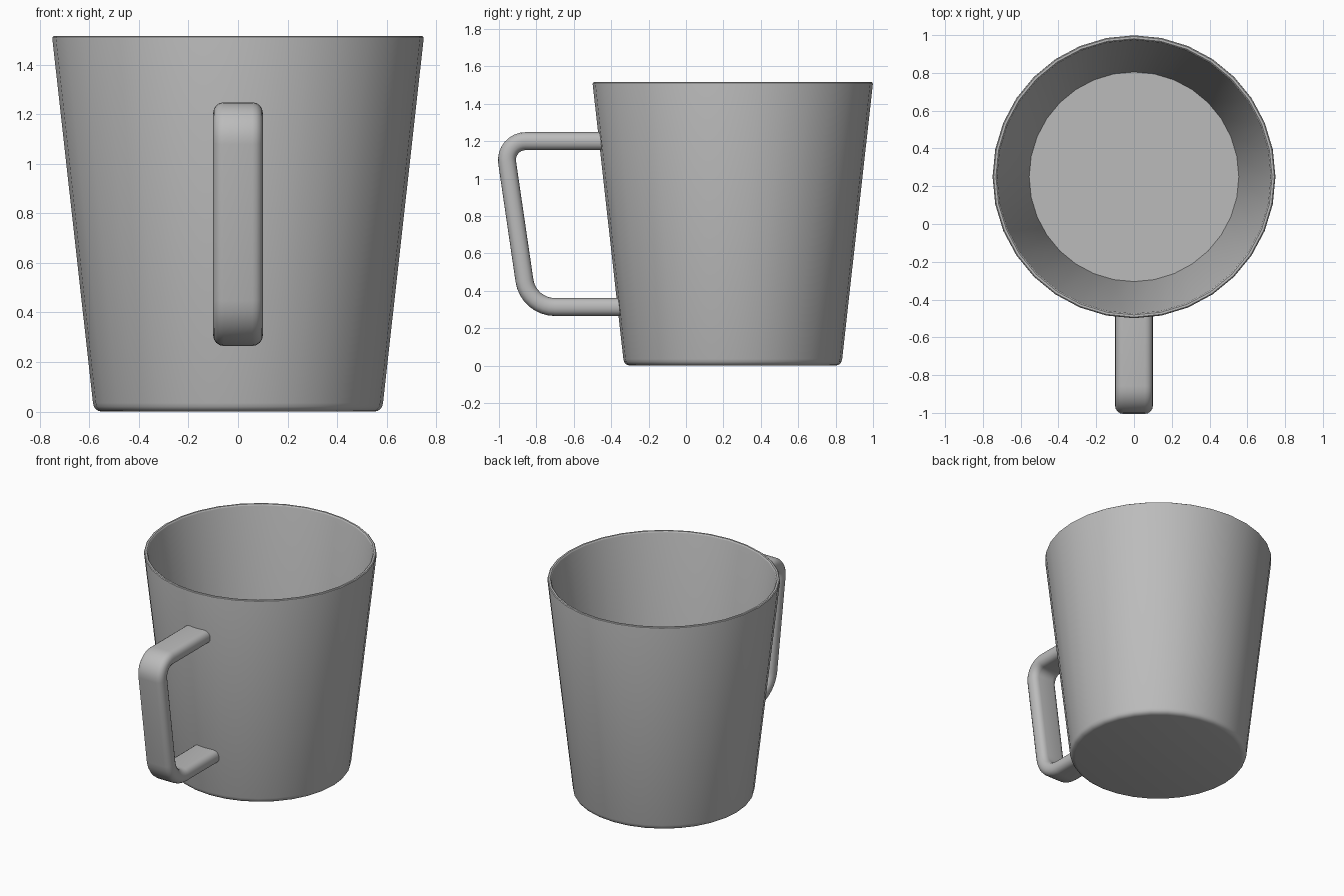
import bpy, bmesh, math
from mathutils import Vector

if "Cube" in bpy.data.objects:
    bpy.data.objects.remove(bpy.data.objects["Cube"])

CUP_Y = 0.25
SIDES = 32

# Single ceramic colour
grey = bpy.data.materials.new("ceramic_grey")
grey.use_nodes = True
colour = (0.5, 0.5, 0.5, 1)
grey.diffuse_color = colour
grey.node_tree.nodes["Principled BSDF"].inputs["Base Color"].default_value = colour


def loft(name, rings, angle=35):
    """Skin a list of closed rings and cap both ends."""
    bm = bmesh.new()
    loops = [[bm.verts.new(p) for p in ring] for ring in rings]
    for a, b in zip(loops, loops[1:]):
        for i in range(len(a)):
            j = (i + 1) % len(a)
            bm.faces.new((a[i], a[j], b[j], b[i]))
    bm.faces.new(loops[0])
    bm.faces.new(loops[-1])
    bmesh.ops.recalc_face_normals(bm, faces=bm.faces)
    mesh = bpy.data.meshes.new(name)
    bm.to_mesh(mesh)
    bm.free()
    mesh.materials.append(grey)
    obj = bpy.data.objects.new(name, mesh)
    bpy.context.collection.objects.link(obj)
    bpy.ops.object.select_all(action='DESELECT')
    obj.select_set(True)
    bpy.context.view_layer.objects.active = obj
    bpy.ops.object.shade_smooth_by_angle(angle=math.radians(angle))
    return obj


def circle(r, z):
    steps = [2 * math.pi * i / SIDES for i in range(SIDES)]
    return [(r * math.cos(t), CUP_Y + r * math.sin(t), z) for t in steps]


# Cup body: rounded foot, tapered wall, thin rim, inner wall and floor
profile = [(0.55, 0), (0.563, 0.003), (0.574, 0.01), (0.581, 0.02), (0.585, 0.035),
           (0.749, 1.505), (0.748, 1.511), (0.743, 1.515),
           (0.731, 1.515), (0.726, 1.511), (0.724, 1.505), (0.555, 0.035)]
loft("cup_body", [circle(r, z) for r, z in profile])


def round_corner(before, corner, after, radius, steps=8):
    """Arc of (point, tangent) pairs that replaces a path corner."""
    d1, d2 = (corner - before).normalized(), (after - corner).normalized()
    turn = d1.angle(d2)
    start = corner - d1 * radius * math.tan(turn / 2)
    side = (d2 - d1 * d1.dot(d2)).normalized()
    arc = []
    for i in range(steps + 1):
        t = turn * i / steps
        point = start + d1 * radius * math.sin(t) + side * radius * (1 - math.cos(t))
        arc.append((point, d1 * math.cos(t) + side * math.sin(t)))
    return arc


# Handle: rounded strap swept along a bent path
top_end, top_bend = Vector((0, -0.45, 1.2)), Vector((0, -0.973, 1.2))
low_bend, low_end = Vector((0, -0.843, 0.313)), Vector((0, -0.352, 0.313))
path = [(top_end, Vector((0, -1, 0)))]
path += round_corner(top_end, top_bend, low_bend, 0.1)
path += round_corner(top_bend, low_bend, low_end, 0.165)
path.append((low_end, Vector((0, 1, 0))))

HALF_W, HALF_T, ROUND = 0.1, 0.048, 0.042
section = []
for quarter, (sx, sy) in enumerate([(1, 1), (-1, 1), (-1, -1), (1, -1)]):
    for i in range(5):
        t = math.pi / 2 * (quarter + i / 4)
        section.append((sx * (HALF_W - ROUND) + ROUND * math.cos(t),
                        sy * (HALF_T - ROUND) + ROUND * math.sin(t)))

across = Vector((1, 0, 0))
loft("handle", [[p + across * u + d.cross(across) * v for u, v in section]
                for p, d in path])
